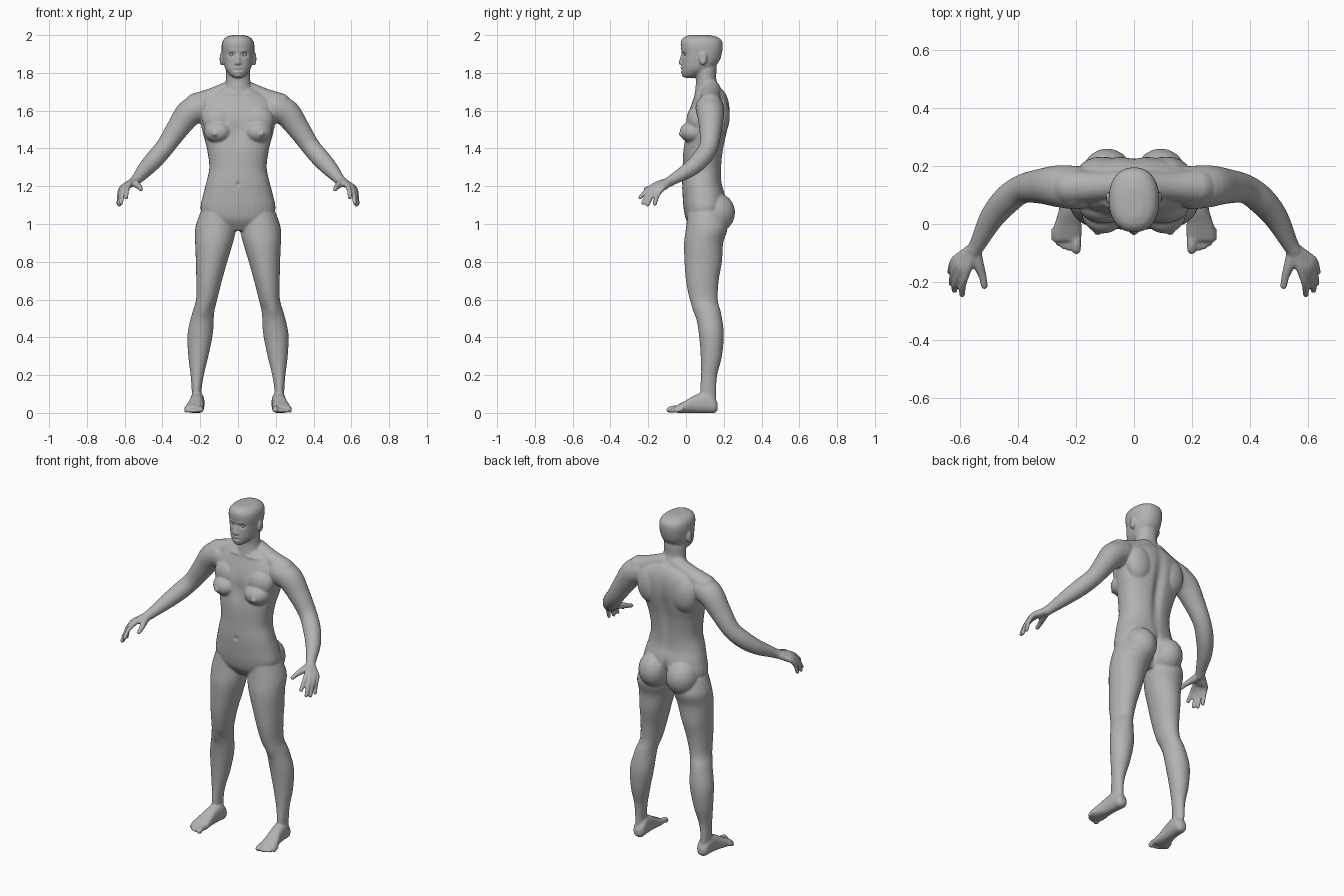
import bpy
import bmesh
import math
from mathutils import Matrix, Vector

default_cube = bpy.data.objects.get("Cube")
if default_cube:
    bpy.data.objects.remove(default_cube, do_unlink=True)

skin = bpy.data.materials.new("clay_grey")
skin.use_nodes = True
skin.diffuse_color = (0.45, 0.45, 0.45, 1)
skin.node_tree.nodes["Principled BSDF"].inputs["Base Color"].default_value = skin.diffuse_color

SIDES = 32
bm = bmesh.new()


def spline(rows, steps=5):
    """Catmull-Rom curve through rows of numbers."""
    points = [Vector(row) for row in rows]
    padded = [points[0]] + points + [points[-1]]
    result = []
    for a, b, c, d in zip(padded, padded[1:], padded[2:], padded[3:]):
        for i in range(steps):
            t = i / steps
            result.append(b + (c - a) * (t / 2) + (a * 2 - b * 5 + c * 4 - d) * (t * t / 2)
                          + (b * 3 - a - c * 3 + d) * (t ** 3 / 2))
    return result + [points[-1]]


def skin_rings(rings):
    """Join closed rings of points into a capped tube."""
    rings = [[bm.verts.new(p) for p in ring] for ring in rings]
    for low, high in zip(rings, rings[1:]):
        for i in range(SIDES):
            j = (i + 1) % SIDES
            bm.faces.new((low[i], low[j], high[j], high[i]))
    bm.faces.new(rings[0])
    bm.faces.new(rings[-1])


def loft(rows, along="z", power=2.0):
    """Rows hold: position along axis, centre x, half width, near edge, far edge."""
    rings = []
    for pos, cx, half, near, far in spline(rows):
        ring = []
        for i in range(SIDES):
            angle = math.tau * i / SIDES
            c, s = math.cos(angle), math.sin(angle)
            x = cx + half * math.copysign(abs(c) ** (2 / power), c)
            d = (near + far) / 2 + (far - near) / 2 * math.copysign(abs(s) ** (2 / power), s)
            ring.append((x, d, pos) if along == "z" else (x, pos, d))
        rings.append(ring)
    skin_rings(rings)


def ball(centre, radii):
    matrix = Matrix.Translation(centre) @ Matrix.Diagonal((*radii, 1))
    bmesh.ops.create_icosphere(bm, subdivisions=3, radius=1, matrix=matrix)


def limb(rows):
    """Round tube along a path; rows hold x, y, z, radius."""
    path = spline(rows)
    rings = []
    for k, p in enumerate(path):
        tangent = path[min(k + 1, len(path) - 1)].to_3d() - path[max(k - 1, 0)].to_3d()
        turn = tangent.to_track_quat("Z", "Y")
        ring = []
        for i in range(SIDES):
            a = math.tau * i / SIDES
            ring.append(p.to_3d() + turn @ Vector((math.cos(a), math.sin(a), 0)) * p[3])
        rings.append(ring)
    skin_rings(rings)
    for end in (rows[0], rows[-1]):
        ball(end[:3], [end[3]] * 3)


# Leg
loft([(1.06, .11, .09, .01, .2), (.98, .118, .108, 0, .22), (.9, .127, .1, -.01, .197),
      (.8, .14, .083, -.008, .19), (.7, .153, .068, 0, .173), (.6, .166, .056, .02, .168),
      (.53, .184, .058, .048, .185), (.42, .2, .067, .068, .2), (.3, .21, .053, .078, .19),
      (.2, .216, .035, .08, .165), (.12, .219, .026, .075, .16), (.05, .217, .026, .08, .16)])

# Foot and toes
loft([(.168, .215, .015, .015, .05), (.15, .213, .033, 0, .08), (.11, .215, .037, 0, .11),
      (.05, .22, .038, 0, .095), (0, .227, .046, 0, .066), (-.04, .231, .051, 0, .045),
      (-.06, .233, .045, .004, .034)], along="y", power=2.4)
for x, tip, r in ((.198, -.088, .016), (.224, -.084, .01), (.243, -.078, .0095),
                  (.261, -.067, .0095), (.277, -.051, .009)):
    limb([(x, -.02, .022, r), (x, tip + .02, r + .007, r), (x, tip, r, r)])

# Arm
limb([(.2, .125, 1.615, .075), (.26, .13, 1.585, .072), (.32, .13, 1.505, .06),
      (.385, .12, 1.41, .05), (.44, .08, 1.345, .049), (.49, .02, 1.29, .042),
      (.535, -.065, 1.238, .029), (.55, -.09, 1.223, .027)])

# Fingers, each running from the wrist through its knuckle to the tip
wrist = Vector((.55, -.085, 1.225))
for knuckle, tip in (((.575, -.16, 1.208), (.592, -.242, 1.14)),
                     ((.595, -.156, 1.2), (.618, -.228, 1.111)),
                     ((.61, -.145, 1.192), (.628, -.203, 1.102)),
                     ((.617, -.126, 1.187), (.632, -.165, 1.106))):
    knuckle, tip = Vector(knuckle), Vector(tip)
    bend = knuckle.lerp(tip, .5) + Vector((.004, -.004, .008))
    limb([(*wrist, .022), (*wrist.lerp(knuckle, .6), .019), (*knuckle, .015),
          (*bend, .012), (*tip, .011)])
limb([(.548, -.09, 1.222, .022), (.535, -.14, 1.208, .019), (.521, -.18, 1.195, .014),
      (.515, -.213, 1.184, .012)])

# Shoulder slope, shoulder blade, chest and buttock masses
limb([(.04, .135, 1.71, .05), (.13, .13, 1.67, .052), (.22, .128, 1.632, .062)])
ball((.11, .175, 1.57), (.085, .057, .11))
ball((.105, .04, 1.487), (.075, .073, .06))
ball((.1, .06, 1.55), (.09, .058, .08))
ball((.125, -.025, 1.477), (.014, .014, .014))
ball((.092, .16, 1.06), (.092, .1, .105))

# Ear and nostril
ball((.086, .09, 1.875), (.015, .02, .035))
ball((.011, -.022, 1.851), (.009, .012, .008))

# Mirror every paired part
copy = bmesh.ops.duplicate(bm, geom=bm.verts[:] + bm.edges[:] + bm.faces[:])["geom"]
for v in copy:
    if isinstance(v, bmesh.types.BMVert):
        v.co.x = -v.co.x

# Torso
loft([(.965, 0, .07, .04, .15), (1.02, 0, .17, .002, .19), (1.08, 0, .198, -.012, .21),
      (1.15, 0, .186, -.018, .208), (1.22, 0, .168, -.021, .19), (1.3, 0, .152, -.018, .189),
      (1.4, 0, .165, -.014, .2), (1.48, 0, .186, -.003, .217), (1.55, 0, .2, .003, .23),
      (1.61, 0, .205, .02, .232), (1.66, 0, .18, .038, .224), (1.7, 0, .12, .052, .205),
      (1.725, 0, .07, .06, .18)], power=2.3)

# Neck
loft([(1.66, 0, .09, .05, .21), (1.7, 0, .076, .048, .192), (1.76, 0, .065, .053, .162),
      (1.82, 0, .063, .045, .162), (1.86, 0, .05, .05, .16)])

# Head
loft([(1.774, 0, .022, -.006, .04), (1.79, 0, .043, -.018, .08), (1.82, 0, .066, -.023, .14),
      (1.86, 0, .078, -.022, .175), (1.9, 0, .084, -.022, .189), (1.94, 0, .087, -.028, .195),
      (1.97, 0, .081, -.026, .19), (1.99, 0, .062, -.01, .165), (2, 0, .03, .02, .125)], power=2.25)

# Nose
limb([(0, -.016, 1.9, .009), (0, -.023, 1.875, .01), (0, -.029, 1.853, .011)])

# Fuse the parts into one skin
bmesh.ops.recalc_face_normals(bm, faces=bm.faces[:])
mesh = bpy.data.meshes.new("body")
bm.to_mesh(mesh)
bm.free()
body = bpy.data.objects.new("body", mesh)
bpy.context.collection.objects.link(body)
fuse = body.modifiers.new("fuse", "REMESH")
fuse.mode = "VOXEL"
fuse.voxel_size = .006
soften = body.modifiers.new("soften", "SMOOTH")
soften.factor = .5
soften.iterations = 4
fused = bpy.data.meshes.new_from_object(body.evaluated_get(bpy.context.evaluated_depsgraph_get()))
body.modifiers.clear()
body.data = fused

# Sculpt strokes: centre, radii, push (both sides alike)
strokes = [
    ((.034, -.025, 1.897), (.017, .04, .011), (0, .012, 0)),    # eye socket
    ((.032, -.025, 1.916), (.022, .03, .007), (0, -.004, 0)),   # brow
    ((0, -.025, 1.825), (.02, .03, .007), (0, -.006, 0)),       # upper lip
    ((0, -.025, 1.805), (.018, .03, .007), (0, -.007, 0)),      # lower lip
    ((0, -.025, 1.815), (.024, .03, .004), (0, .007, 0)),       # mouth line
    ((0, -.02, 1.784), (.02, .03, .01), (0, -.006, 0)),         # chin
    ((.1, .088, 1.877), (.02, .009, .018), (-.007, 0, 0)),      # ear hollow
    ((0, .22, 1.42), (.028, .06, .2), (0, -.018, 0)),           # spine
    ((0, .24, 1.05), (.014, .09, .07), (0, -.035, 0)),          # buttock cleft
    ((0, 0, 1.5), (.03, .06, .08), (0, .01, 0)),                # breastbone
    ((0, -.02, 1.21), (.01, .03, .01), (0, .008, 0)),           # navel
    ((.07, .05, 1.69), (.06, .03, .01), (0, -.006, 0)),         # collarbone
    ((.182, .04, .54), (.03, .04, .035), (0, -.007, 0)),        # kneecap
]
for centre, radii, push in strokes:
    for v in fused.vertices:
        x, y, z = v.co
        if abs(z - centre[2]) > 3 * radii[2]:
            continue
        side = -1 if x < 0 else 1
        reach = sum(((p - c) / r) ** 2 for p, c, r in zip((abs(x), y, z), centre, radii))
        v.co += Vector((push[0] * side, push[1], push[2])) * math.exp(-reach)

fused.materials.clear()
fused.materials.append(skin)
fused.shade_smooth()

# Eyeballs
for name, side in (("left_eye", 1), ("right_eye", -1)):
    bpy.ops.mesh.primitive_uv_sphere_add(segments=24, ring_count=12, radius=.012,
                                         location=(side * .034, .001, 1.897))
    eye = bpy.context.object
    eye.name = name
    eye.data.materials.append(skin)
    bpy.ops.object.shade_smooth()
